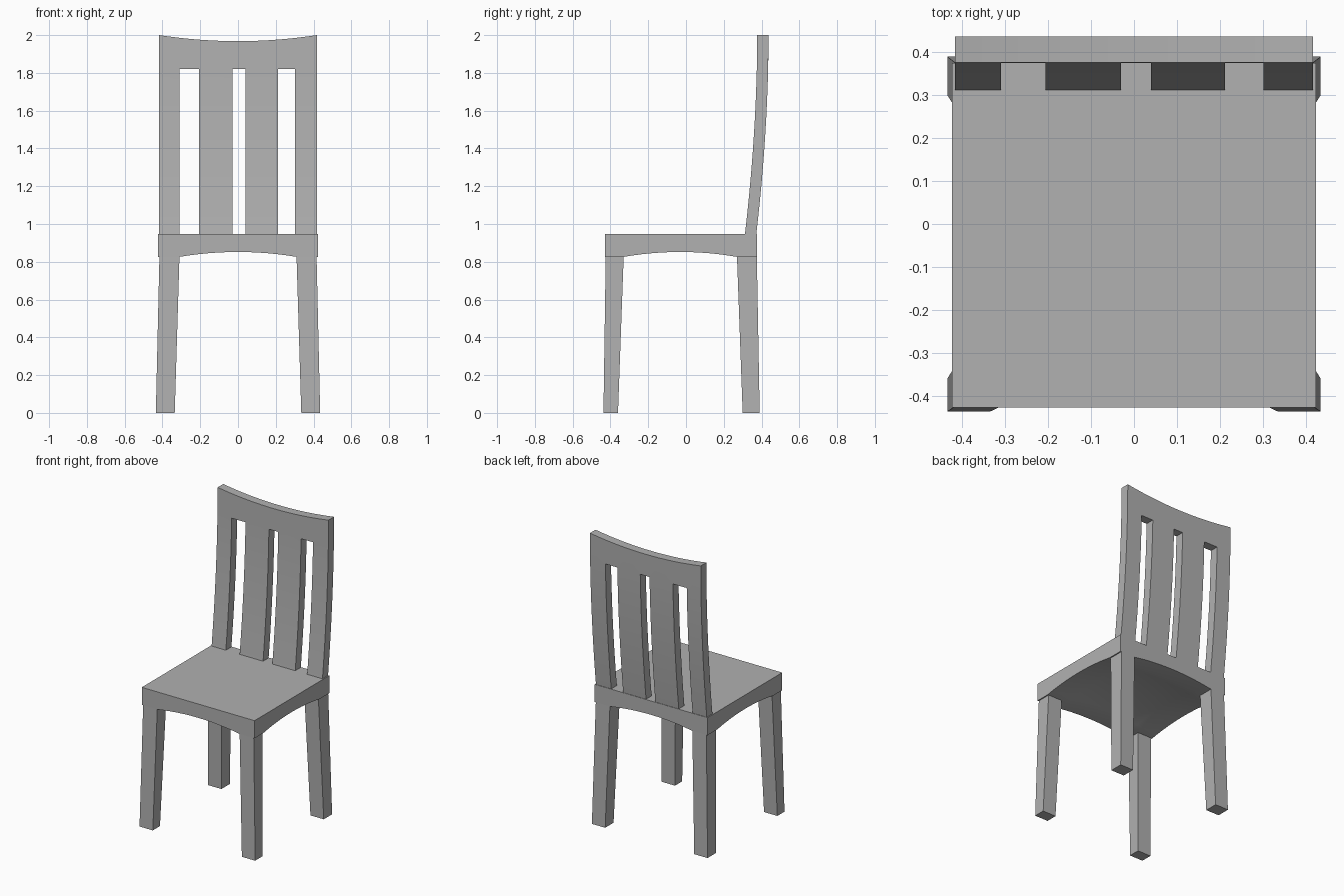
import bpy, bmesh

if "Cube" in bpy.data.objects:
    bpy.data.objects.remove(bpy.data.objects["Cube"])

grey = bpy.data.materials.new("dark_grey")
grey.diffuse_color = (0.44, 0.44, 0.44, 1)
grey.use_nodes = True
grey.node_tree.nodes["Principled BSDF"].inputs["Base Color"].default_value = grey.diffuse_color


def finish(name, bm):
    bmesh.ops.recalc_face_normals(bm, faces=bm.faces[:])
    me = bpy.data.meshes.new(name)
    bm.to_mesh(me)
    bm.free()
    me.materials.append(grey)
    ob = bpy.data.objects.new(name, me)
    bpy.context.collection.objects.link(ob)
    bpy.ops.object.select_all(action='DESELECT')
    ob.select_set(True)
    bpy.context.view_layer.objects.active = ob
    bpy.ops.object.shade_smooth_by_angle(angle=0.5)
    return ob


def sheet(us, vs, point, keep=lambda u, v: True):
    """Grid of quads over us x vs; keep() decides by cell centre."""
    bm = bmesh.new()
    g = [[bm.verts.new(point(u, v)) for v in vs] for u in us]
    for i in range(len(us) - 1):
        for j in range(len(vs) - 1):
            if keep((us[i] + us[i + 1]) / 2, (vs[j] + vs[j + 1]) / 2):
                bm.faces.new((g[i][j], g[i + 1][j], g[i + 1][j + 1], g[i][j + 1]))
    bmesh.ops.delete(bm, geom=[v for v in bm.verts if not v.link_faces], context='VERTS')
    return bm


def extrude(bm):
    res = bmesh.ops.extrude_face_region(bm, geom=bm.faces[:], use_keep_orig=True)
    return [e for e in res['geom'] if isinstance(e, bmesh.types.BMVert)]


def spread(a, b, n):
    return [a + (b - a) * i / n for i in range(n + 1)]


def arch(t, a, b):
    s = (2 * t - a - b) / (b - a)
    return 0.026 * max(0, 1 - s * s)


SEAT_LOW, SEAT_TOP, SLOT_TOP = 0.826, 0.946, 1.82

# Seat with flat top and vaulted underside
xs = [-0.424] + spread(-0.31, 0.31, 12) + [0.424]
ys = [-0.428] + spread(-0.33, 0.27, 12) + [0.375]
bm = sheet(xs, ys, lambda x, y: (x, y, SEAT_LOW + arch(x, -0.31, 0.31) + arch(y, -0.33, 0.27)))
for v in extrude(bm):
    v.co.z = SEAT_TOP
finish("seat", bm)


# Legs, tapered and splayed outward
def leg(name, sx, y_bottom, y_top):
    bm = bmesh.new()
    rings = []
    for z, (x0, x1), (y0, y1) in ((0, (0.335, 0.435), y_bottom),
                                  (SEAT_LOW, (0.31, 0.416), y_top)):
        rings.append([bm.verts.new((sx * x, y, z))
                      for x, y in ((x0, y0), (x1, y0), (x1, y1), (x0, y1))])
    lo, hi = rings
    bm.faces.new(lo)
    bm.faces.new(hi)
    for i in range(4):
        k = (i + 1) % 4
        bm.faces.new((lo[i], lo[k], hi[k], hi[i]))
    finish(name, bm)


for side, sx in (("left", -1), ("right", 1)):
    leg("front_leg_" + side, sx, (-0.437, -0.36), (-0.425, -0.33))
    leg("back_leg_" + side, sx, (0.30, 0.39), (0.27, 0.375))


# Curved backrest with three slots and a dipped top edge
def back_point(x, z):
    y = 0.377 - 0.065 * ((2 - z) / 1.054) ** 1.9
    if z > 1.9:
        z = 1.968 + 0.032 * (x / 0.417) ** 2
    return (x, y, z)


slots = ((-0.31, -0.206), (-0.03, 0.04), (0.212, 0.302))
xs = [-0.417, -0.36, -0.31, -0.26, -0.206, -0.147, -0.088, -0.03,
      0.04, 0.097, 0.154, 0.212, 0.257, 0.302, 0.36, 0.417]
zs = spread(SEAT_TOP, SLOT_TOP, 10) + [2.0]
bm = sheet(xs, zs, back_point,
           lambda x, z: z > SLOT_TOP or not any(a < x < b for a, b in slots))
for v in extrude(bm):
    v.co.y += 0.06
finish("backrest", bm)
